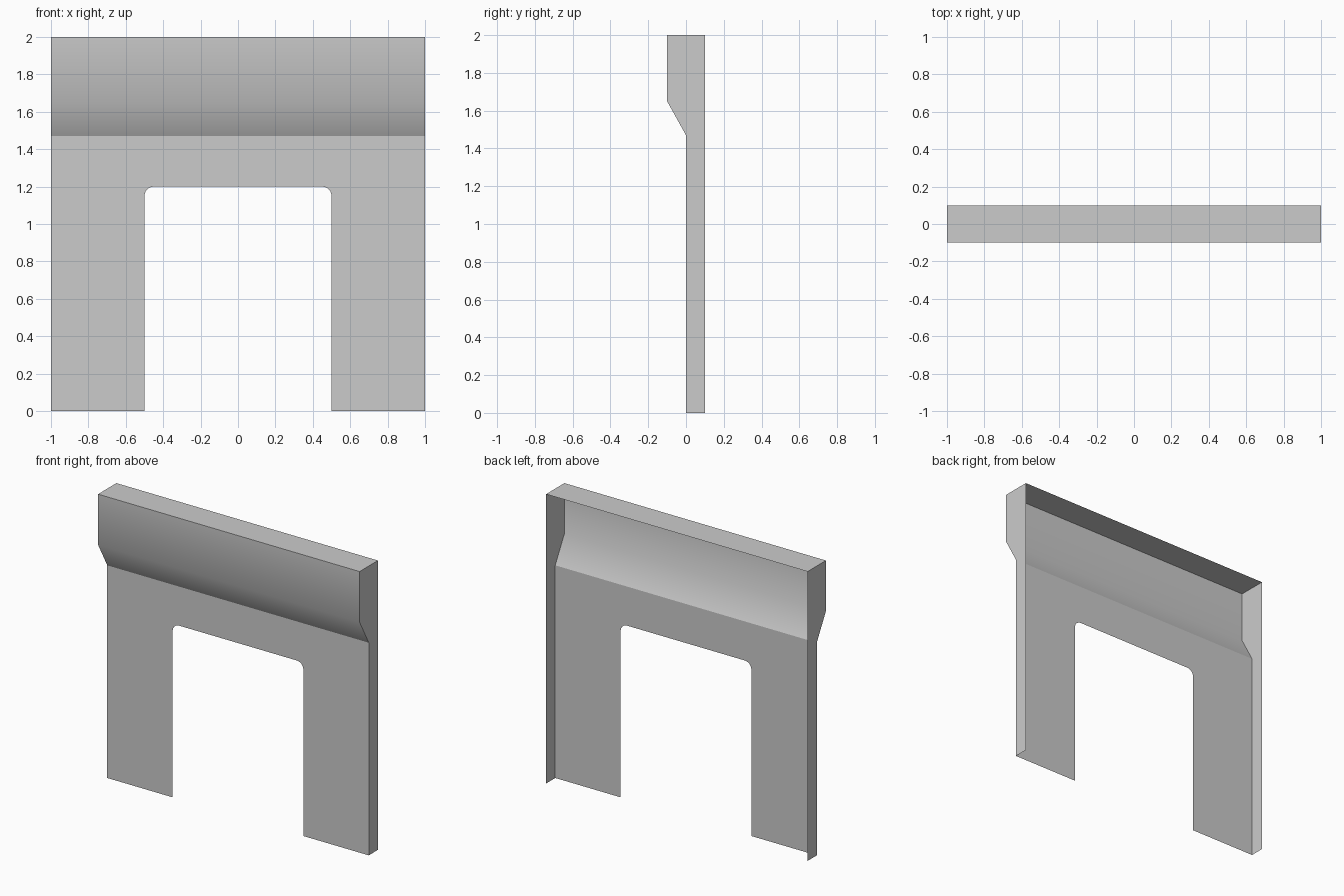
import bpy
import math

if "Cube" in bpy.data.objects:
    bpy.data.objects.remove(bpy.data.objects["Cube"])

W, BACK, FRONT, LIP, TOP = 1.0, 0.1, 0.0, -0.1, 2.0
LIP_BOTTOM, SLOPE_BOTTOM = 1.65, 1.47
DOOR_W, DOOR_H, RADIUS, STEPS = 0.5, 1.2, 0.05, 6


def sheet(name, verts, faces, smooth=False):
    mesh = bpy.data.meshes.new(name)
    mesh.from_pydata(verts, [], faces)
    for poly in mesh.polygons:
        poly.use_smooth = smooth
    mesh.update()
    obj = bpy.data.objects.new(name, mesh)
    bpy.context.collection.objects.link(obj)
    return obj


# Front wall with a round-cornered doorway open to the floor
right_half = [(DOOR_W, 0)]
for i in range(STEPS + 1):
    a = math.pi / 2 * i / STEPS
    right_half.append((DOOR_W - RADIUS + RADIUS * math.cos(a),
                       DOOR_H - RADIUS + RADIUS * math.sin(a)))
door = [(-x, z) for x, z in right_half] + right_half[::-1]
outline = [(-W, 0)] + door + [(W, 0), (W, SLOPE_BOTTOM), (-W, SLOPE_BOTTOM)]
sheet("front_wall", [(x, FRONT, z) for x, z in outline],
      [list(range(len(outline)))])

# Projecting header, smoothly shaded into its sloped underside
profile = [(FRONT, SLOPE_BOTTOM), (LIP, LIP_BOTTOM), (LIP, TOP)]
sheet("header", [(x, y, z) for y, z in profile for x in (-W, W)],
      [(0, 1, 3, 2), (2, 3, 5, 4)], smooth=True)

# Top cap
sheet("top_cap", [(-W, LIP, TOP), (W, LIP, TOP), (W, BACK, TOP), (-W, BACK, TOP)],
      [(0, 1, 2, 3)])

# Side walls following the header profile; back and underside stay open
side = [(FRONT, 0), (BACK, 0), (BACK, TOP)] + profile[::-1]
for name, x in (("left_side", -W), ("right_side", W)):
    loop = side if x > 0 else side[::-1]
    sheet(name, [(x, y, z) for y, z in loop], [list(range(len(loop)))])
